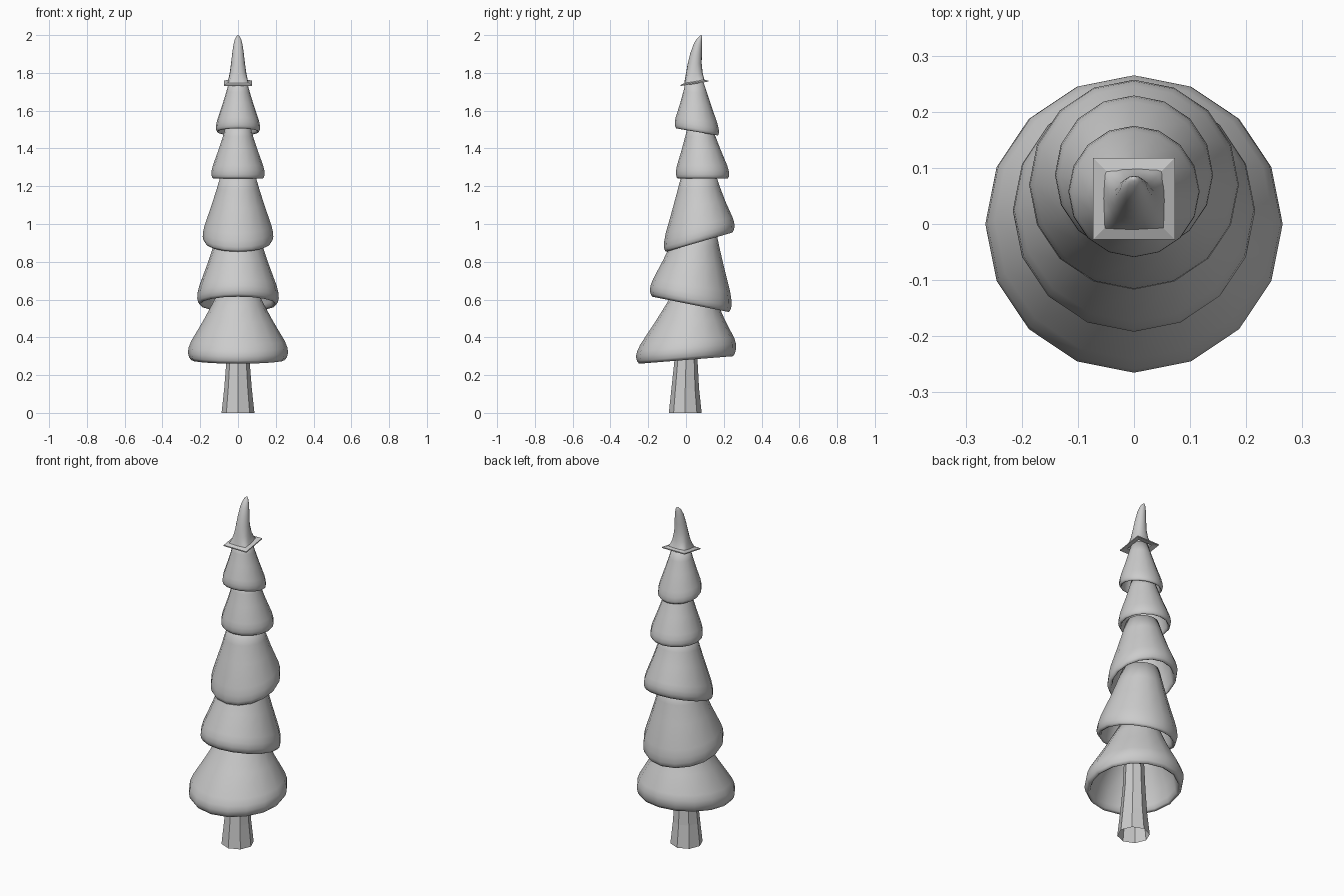
import bpy, math

if "Cube" in bpy.data.objects:
    bpy.data.objects.remove(bpy.data.objects["Cube"])

# One plain grey for the whole tree
grey = bpy.data.materials.new("plain_grey")
grey.use_nodes = True
colour = (0.6, 0.6, 0.6, 1)
grey.diffuse_color = colour
bsdf = next(n for n in grey.node_tree.nodes if n.type == "BSDF_PRINCIPLED")
bsdf.inputs["Base Color"].default_value = colour


def loft(name, rings, sides, smooth=True, turn=0.0, closed=False, tip=False):
    """Skin rings given as (centre y, z, radius, slope along y, squareness)."""
    verts, faces = [], []
    for cy, z, r, slope, square in rings:
        for i in range(sides):
            a = 2 * math.pi * i / sides + turn
            c, s = math.cos(a), math.sin(a)
            k = 1 + square * (1 / max(abs(c), abs(s)) - 1)
            verts.append((r * k * c, cy + r * k * s, z + slope * r * k * s))
    n = len(rings)
    for j in range(n if closed else n - 1):
        for i in range(sides):
            i2, j2 = (i + 1) % sides, (j + 1) % n
            faces.append((j * sides + i, j * sides + i2, j2 * sides + i2, j2 * sides + i))
    if tip:
        faces.append([(n - 1) * sides + i for i in range(sides)])
    mesh = bpy.data.meshes.new(name)
    mesh.from_pydata(verts, [], faces)
    mesh.materials.append(grey)
    obj = bpy.data.objects.new(name, mesh)
    bpy.context.collection.objects.link(obj)
    for p in mesh.polygons:
        p.use_smooth = smooth
    return obj


# Trunk: flat-sided, tapering up inside the lowest tier
trunk = [(-0.004, 0, 0.087), (-0.004, 0.13, 0.073), (0, 0.28, 0.061), (0, 0.64, 0.045)]
loft("trunk", [(y, z, r, 0, 0) for y, z, r in trunk], 8, smooth=False)

# Foliage tiers: hollow flared skirts with a rounded, tilted lip
FLARE = [(1, 0), (0.75, 0.25), (0.5, 0.52), (0.18, 0.9), (0.08, 0.98), (0, 1)]
LIP = [(0.98, -0.6), (0.94, -1), (0.89, -0.8), (0.86, -0.2)]
INNER = [(0.18, 0.9), (0.5, 0.52), (1, 0)]


def tier(name, rim, top, slope):
    (y0, z0, r0), (y1, z1, r1) = rim, top

    def ring(t, f, scale):
        return (y0 + (y1 - y0) * t, z0 + (z1 - z0) * t,
                (r1 + (r0 - r1) * f) * scale, slope * (1 - t), 0)

    rings = [ring(t, f, 1) for t, f in FLARE]
    rings += [(y0, z0 + 0.15 * r0 * d, r0 * s, slope, 0) for s, d in LIP]
    rings += [ring(t, f, 0.86) for t, f in INNER]
    loft(name, rings[::-1], 16, closed=True)


tier("tier_lowest", (0, 0.32, 0.265), (0.04, 0.65, 0.1), 0.08)
tier("tier_second", (0.024, 0.607, 0.216), (0.055, 0.98, 0.1), -0.2)
tier("tier_middle", (0.07, 0.932, 0.187), (0.067, 1.27, 0.088), 0.29)
tier("tier_fourth", (0.088, 1.262, 0.141), (0.072, 1.53, 0.06), 0)
tier("tier_upper", (0.058, 1.505, 0.117), (0.045, 1.76, 0.045), -0.17)

# Thin square collar, tilted up toward the back
collar = [(1.748, 0.045), (1.742, 0.073), (1.748, 0.073), (1.757, 0.045)]
loft("tip_collar", [(0.045, z, r, 0.16, 1) for z, r in collar],
     4, smooth=False, turn=math.pi / 4, closed=True)

# Horn-like tip: square at the foot, round above, leaning back
horn = [(0.045, 1.75, 0.055, 0.12, 0.9), (0.044, 1.77, 0.05, 0.1, 0.5),
        (0.044, 1.8, 0.044, 0.05, 0.2), (0.046, 1.85, 0.037, 0, 0),
        (0.053, 1.9, 0.031, 0, 0), (0.062, 1.95, 0.024, 0.1, 0),
        (0.07, 1.98, 0.016, 0.2, 0), (0.076, 1.993, 0.009, 0.3, 0),
        (0.079, 1.999, 0.003, 0.3, 0)]
loft("tip_horn", horn, 16, turn=0, tip=True)
